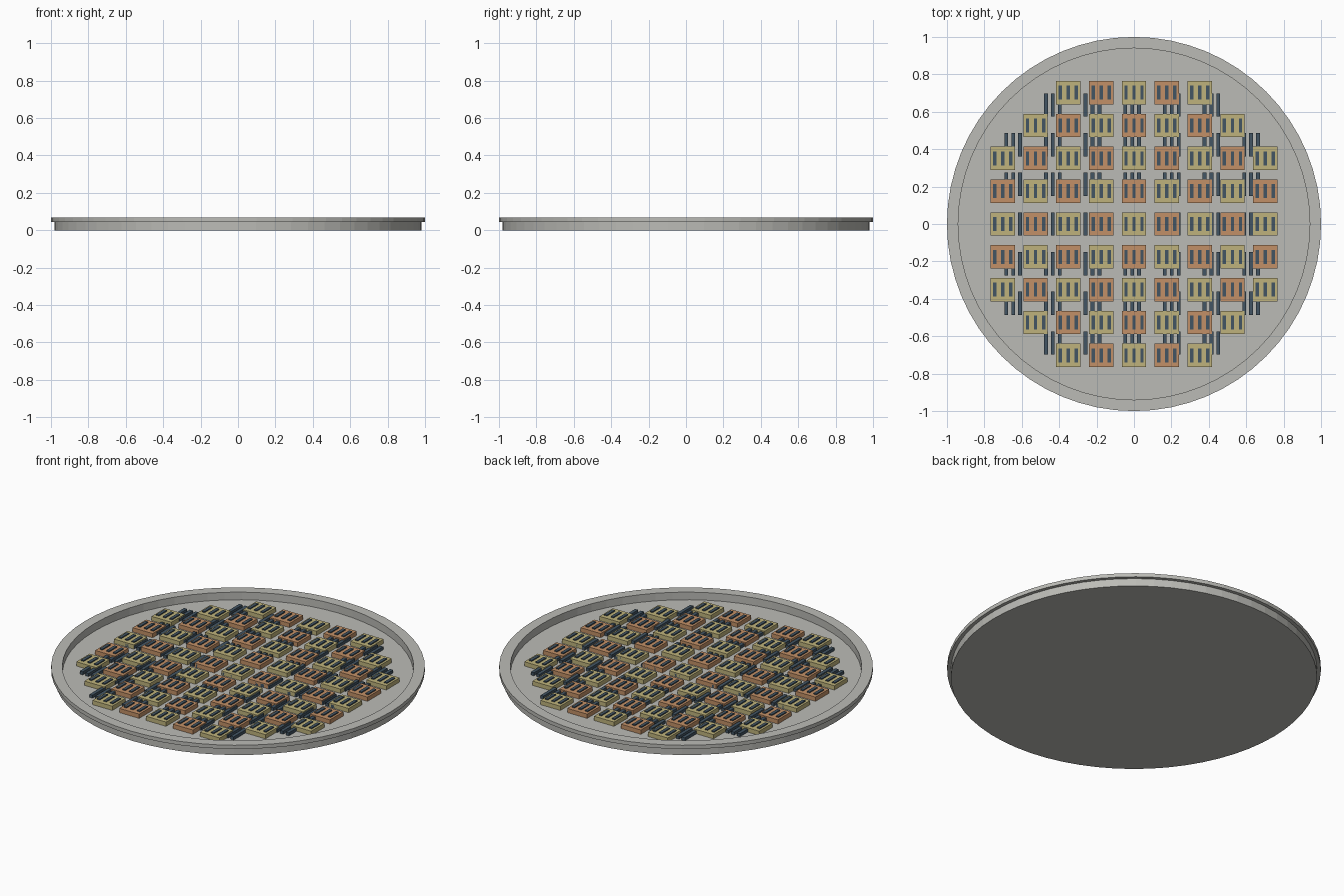
import bpy
import bmesh
from mathutils import Matrix

cube = bpy.data.objects.get("Cube")
if cube:
    bpy.data.objects.remove(cube, do_unlink=True)


def material(name, rgb):
    m = bpy.data.materials.new(name)
    m.use_nodes = True
    m.diffuse_color = (*rgb, 1)
    m.node_tree.nodes["Principled BSDF"].inputs["Base Color"].default_value = (*rgb, 1)
    return m


grey = material("warm grey", (0.50, 0.50, 0.47))
sand = material("sand yellow", (0.52, 0.45, 0.20))
copper = material("copper orange", (0.54, 0.28, 0.135))
slate = material("slate blue", (0.055, 0.09, 0.125))


def finish(bm, name, mat):
    bmesh.ops.recalc_face_normals(bm, faces=bm.faces[:])
    mesh = bpy.data.meshes.new(name)
    bm.to_mesh(mesh)
    bm.free()
    mesh.materials.append(mat)
    obj = bpy.data.objects.new(name, mesh)
    bpy.context.collection.objects.link(obj)
    return obj


def lathe(name, profile, sides, mat):
    """Revolve an (r, z) profile and cap both ends."""
    bm = bmesh.new()
    rings = []
    for r, z in profile:
        ring = bmesh.ops.create_circle(bm, segments=sides, radius=r,
                                       matrix=Matrix.Translation((0, 0, z)))["verts"]
        rings.append(ring)
    for a, b in zip(rings, rings[1:]):
        for i in range(sides):
            j = (i + 1) % sides
            bm.faces.new((a[i], a[j], b[j], b[i]))
    bm.faces.new(rings[0])
    bm.faces.new(rings[-1])
    return finish(bm, name, mat)


def add_box(bm, x, y, size, z0, z1):
    m = Matrix.Translation((x, y, (z0 + z1) / 2)) @ Matrix.Diagonal((*size, z1 - z0, 1))
    bmesh.ops.create_cube(bm, size=1, matrix=m)


def boxes(name, centres, size, z0, z1, mat):
    bm = bmesh.new()
    for x, y in centres:
        add_box(bm, x, y, size, z0, z1)
    return finish(bm, name, mat)


def round_grid(n, pitch, limit, x0=0):
    """Grid cells inside a circle, as (i, j, x, y)."""
    span = range(-n, n + 1)
    return [(i, j, x0 + i * pitch, j * pitch) for i in span for j in span
            if i * i + j * j <= limit]


def triples(centres, gap):
    return [(x + k * gap, y) for x, y in centres for k in (-1, 0, 1)]


# Shallow dish with an overhanging lip
FLOOR = 0.022
lathe("dish", [(0.98, 0), (0.98, 0.045), (1, 0.045), (1, 0.067),
               (0.94, 0.067), (0.94, FLOOR)], 64, grey)

# Chequered square tiles
tiles = round_grid(4, 0.1755, 20)
for name, parity, mat in (("sand_tiles", 0, sand), ("copper_tiles", 1, copper)):
    boxes(name, [(x, y) for i, j, x, y in tiles if (i + j) % 2 == parity],
          (0.13, 0.125), FLOOR, 0.047, mat)

# Three short bars on every tile
boxes("tile_bars", triples([(x, y) for _, _, x, y in tiles], 0.043),
      (0.018, 0.075), 0.047, 0.053, slate)

# Longer bars on the dish floor, on a wider grid
boxes("floor_bars", triples([(x, y) for _, _, x, y in round_grid(3, 0.212, 13, -0.01)], 0.037),
      (0.02, 0.125), FLOOR, 0.04, slate)
